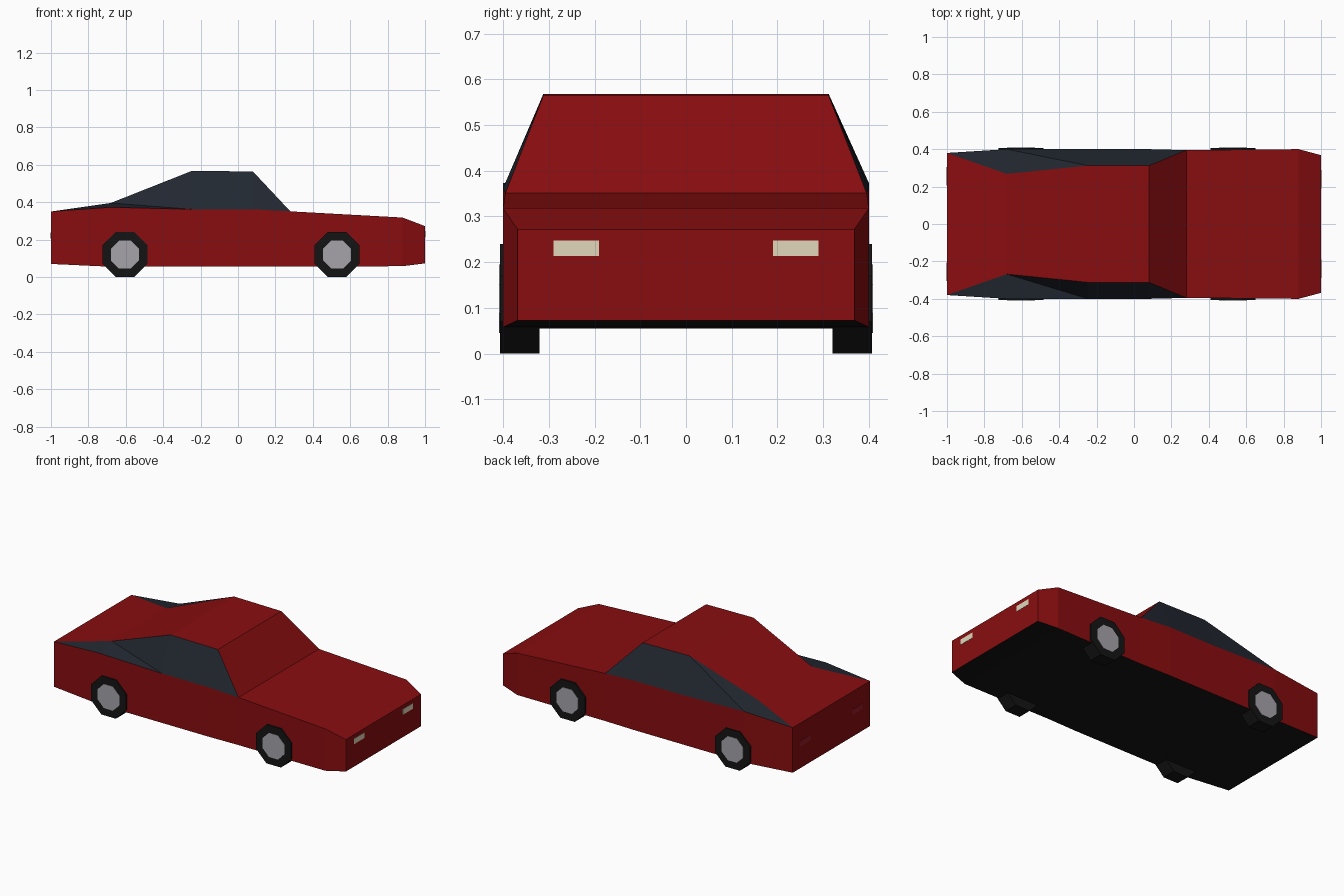
import bpy, bmesh
from math import pi, cos

if "Cube" in bpy.data.objects:
    bpy.data.objects.remove(bpy.data.objects["Cube"])


def material(name, rgb):
    m = bpy.data.materials.new(name)
    m.diffuse_color = (*rgb, 1)
    m.use_nodes = True
    m.node_tree.nodes["Principled BSDF"].inputs["Base Color"].default_value = m.diffuse_color
    return m


RED = material("red paint", (0.25, 0.004, 0.005))
GLASS = material("dark glass", (0.016, 0.021, 0.03))
BLACK = material("black rubber", (0.007, 0.007, 0.007))
HUB = material("hub grey", (0.38, 0.37, 0.4))
LAMP = material("lamp cream", (0.75, 0.68, 0.5))
TAIL = material("tail lamp red", (0.3, 0.01, 0.02))

# Body shell: cross-sections (x, floor z, belt half width, belt z, top half width, top z)
sections = [
    (-1.00, 0.070, 0.38, 0.350, 0.38, 0.350),
    (-0.68, 0.055, 0.40, 0.373, 0.268, 0.396),
    (-0.245, 0.055, 0.40, 0.362, 0.312, 0.568),
    (0.08, 0.055, 0.40, 0.362, 0.312, 0.564),
    (0.28, 0.055, 0.395, 0.351, 0.395, 0.351),
    (0.88, 0.058, 0.40, 0.318, 0.40, 0.318),
    (1.00, 0.073, 0.368, 0.272, 0.368, 0.272),
]
bm = bmesh.new()
rings = []
for x, floor, w, belt, tw, top in sections:
    pts = [(-w, floor), (-w, belt), (-tw, top), (tw, top), (w, belt), (w, floor)]
    # sections without a cabin share their belt and top points
    shared = {p: bm.verts.new((x, *p)) for p in dict.fromkeys(pts)}
    rings.append([shared[p] for p in pts])


def face(verts, mat):
    unique = list(dict.fromkeys(verts))
    if len(unique) > 2:
        bm.faces.new(unique).material_index = mat


# strips: side, window, roof, window, side, underside
strip_mats = [0, 1, 0, 1, 0, 2]
for n, (a, b) in enumerate(zip(rings, rings[1:])):
    for i, mat in enumerate(strip_mats):
        j = (i + 1) % 6
        if n == 1 and mat == 1:  # folded rear window
            face([a[i], b[i], a[j]], mat)
            face([b[i], b[j], a[j]], mat)
        else:
            face([a[i], b[i], b[j], a[j]], mat)
face(rings[0], 0)
face(rings[-1], 0)
bmesh.ops.recalc_face_normals(bm, faces=bm.faces[:])
mesh = bpy.data.meshes.new("body")
bm.to_mesh(mesh)
bm.free()
for m in (RED, GLASS, BLACK):
    mesh.materials.append(m)
bpy.context.collection.objects.link(bpy.data.objects.new("body", mesh))


# Wheels: octagonal tyre with an octagonal hub cap, resting on a flat side
def octagon(name, x, y, z, apothem, depth, mat):
    bpy.ops.mesh.primitive_cylinder_add(
        vertices=8, radius=apothem / cos(pi / 8), depth=depth,
        location=(x, y, z), rotation=(pi / 2, pi / 8, 0))
    obj = bpy.context.object
    obj.name = name
    obj.data.materials.append(mat)


for end, x in (("rear", -0.605), ("front", 0.53)):
    for side, s in (("right", -1), ("left", 1)):
        octagon(f"{end}_{side}_tyre", x, s * 0.3635, 0.12, 0.12, 0.087, BLACK)
        octagon(f"{end}_{side}_hub", x, s * 0.404, 0.12, 0.075, 0.01, HUB)


# Lamps: thin plates on the nose and the tail
def lamp(name, x, y, z, mat):
    bpy.ops.mesh.primitive_cube_add(size=1, location=(x, y, z))
    obj = bpy.context.object
    obj.name = name
    obj.scale = (0.004, 0.1, 0.034)
    obj.data.materials.append(mat)


for side, s in (("right", -1), ("left", 1)):
    lamp(f"headlight_{side}", 0.9995, s * 0.24, 0.23, LAMP)
    lamp(f"tail_light_{side}", -0.9995, s * 0.255, 0.222, TAIL)
